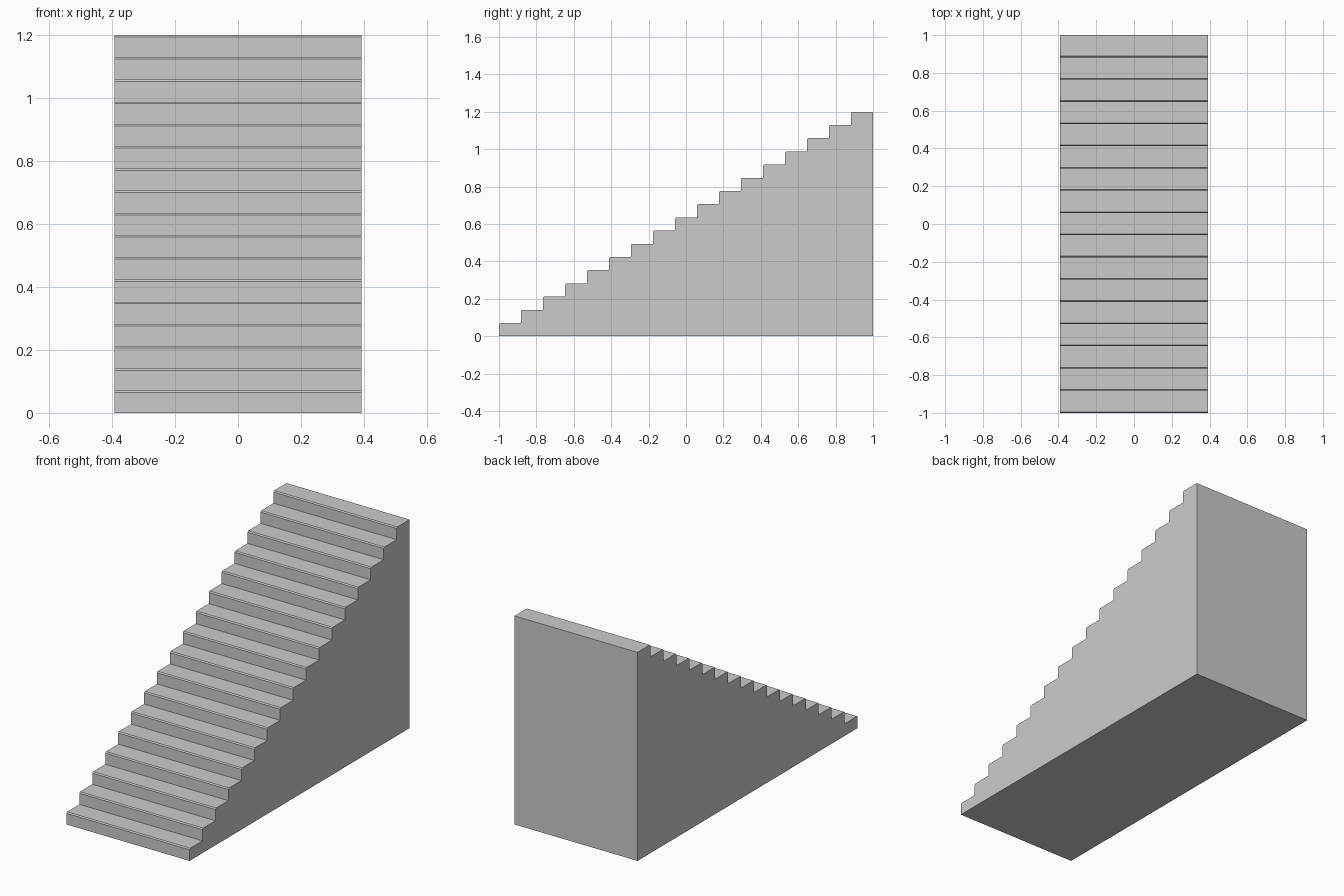
import bpy
import bmesh

cube = bpy.data.objects.get("Cube")
if cube:
    bpy.data.objects.remove(cube, do_unlink=True)

STEPS = 17
LENGTH, HEIGHT, HALF_WIDTH = 2.0, 1.2, 0.392
TREAD, RISER = LENGTH / STEPS, HEIGHT / STEPS
CHAMFER = 0.006

# Plain grey material
grey = bpy.data.materials.new("plain grey")
grey.use_nodes = True
colour = (0.6, 0.6, 0.6, 1.0)
grey.diffuse_color = colour
grey.node_tree.nodes["Principled BSDF"].inputs["Base Color"].default_value = colour

# Side profile in (y, z): one riser, chamfered nosing and tread per step
profile = [(-LENGTH / 2, 0)]
for i in range(STEPS):
    y, z = -LENGTH / 2 + i * TREAD, (i + 1) * RISER
    profile += [(y, z - CHAMFER), (y + CHAMFER, z), (y + TREAD, z)]
profile.append((LENGTH / 2, 0))

# Solid staircase: extrude the profile across the width
bm = bmesh.new()
side = bm.faces.new([bm.verts.new((-HALF_WIDTH, y, z)) for y, z in profile])
result = bmesh.ops.extrude_face_region(bm, geom=[side], use_keep_orig=True)
moved = [v for v in result["geom"] if isinstance(v, bmesh.types.BMVert)]
bmesh.ops.translate(bm, verts=moved, vec=(2 * HALF_WIDTH, 0, 0))
bmesh.ops.recalc_face_normals(bm, faces=bm.faces)

mesh = bpy.data.meshes.new("staircase")
bm.to_mesh(mesh)
bm.free()
mesh.materials.append(grey)
staircase = bpy.data.objects.new("staircase", mesh)
bpy.context.collection.objects.link(staircase)
